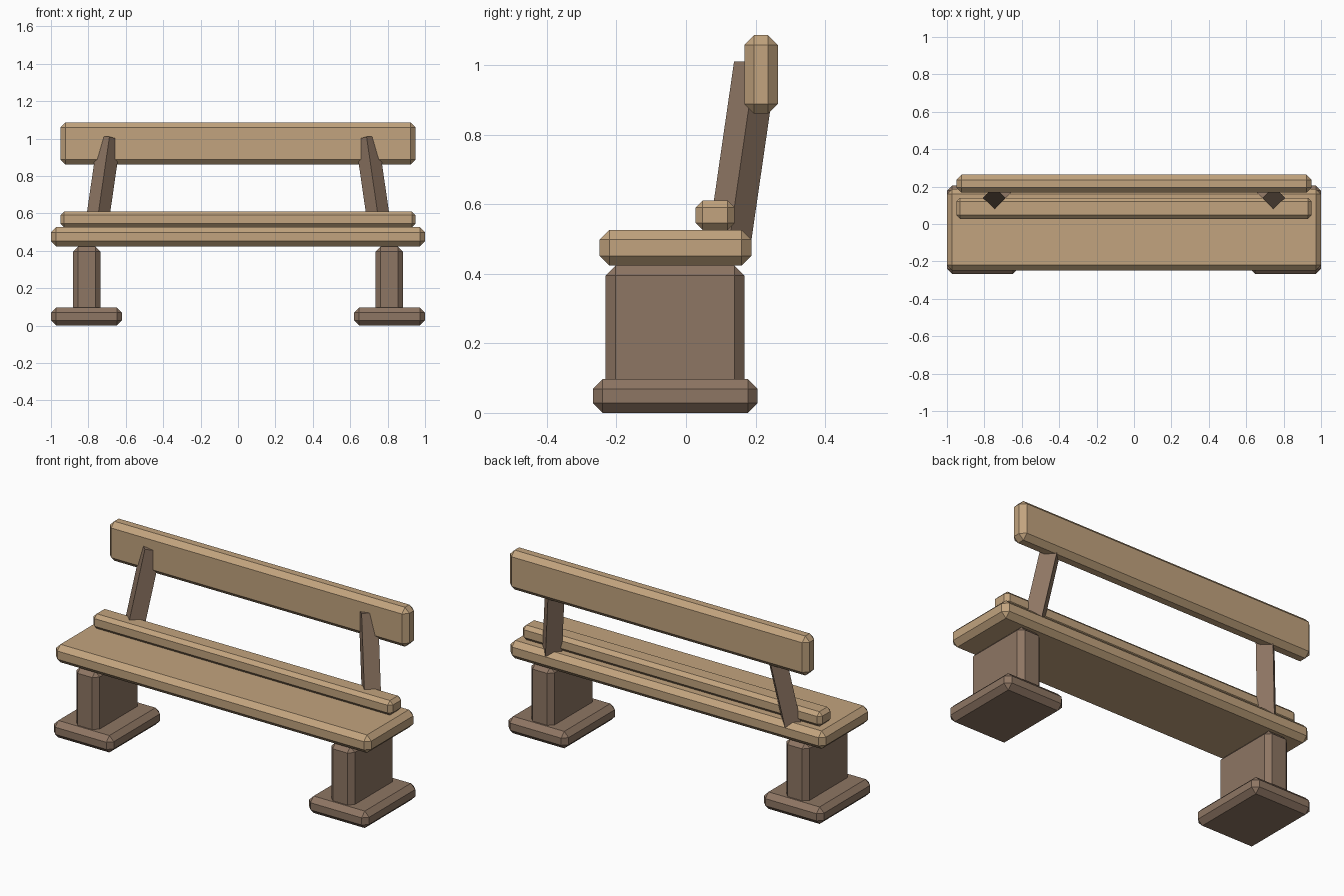
import bpy, bmesh
from math import atan, radians
from mathutils import Matrix, Vector

if "Cube" in bpy.data.objects:
    bpy.data.objects.remove(bpy.data.objects["Cube"])


def material(name, color):
    m = bpy.data.materials.new(name)
    m.diffuse_color = (*color, 1)
    m.use_nodes = True
    m.node_tree.nodes["Principled BSDF"].inputs["Base Color"].default_value = m.diffuse_color
    return m


TAN = material("light_wood", (0.54, 0.37, 0.21))
BROWN = material("dark_wood", (0.27, 0.18, 0.125))


def block(name, lo, hi, mat, chamfer=0.0, place=Matrix()):
    """Box between two corners, with chamfered edges, moved by a matrix."""
    lo, hi = Vector(lo), Vector(hi)
    bm = bmesh.new()
    bmesh.ops.create_cube(bm, size=1)
    bmesh.ops.scale(bm, vec=hi - lo, verts=bm.verts)
    bmesh.ops.translate(bm, vec=(lo + hi) / 2, verts=bm.verts)
    if chamfer:
        bmesh.ops.bevel(bm, geom=bm.edges[:], offset=chamfer, segments=1,
                        affect='EDGES', clamp_overlap=True)
    bm.transform(place)
    me = bpy.data.meshes.new(name)
    bm.to_mesh(me)
    bm.free()
    me.materials.append(mat)
    ob = bpy.data.objects.new(name, me)
    bpy.context.collection.objects.link(ob)
    return ob


# Planks
block("seat", (-1, -0.248, 0.423), (1, 0.188, 0.526), TAN, 0.028)
block("rear_rail", (-0.95, 0.028, 0.526), (0.95, 0.14, 0.61), TAN, 0.02)
block("backrest", (-0.95, 0.168, 0.86), (0.95, 0.264, 1.086), TAN, 0.028)

lean = atan(0.205)
half = 0.0435
for side, s in (("left", -1), ("right", 1)):
    # Foot slab and leg
    x0, x1 = sorted((s * 0.62, s * 1.0))
    block(side + "_foot", (x0, -0.268, 0), (x1, 0.206, 0.097), BROWN, 0.028)
    x0, x1 = sorted((s * 0.735, s * 0.883))
    block(side + "_leg", (x0, -0.231, 0.04), (x1, 0.168, 0.423), BROWN, 0.028)
    # Diamond-section post leaning back and inward
    place = (Matrix.Translation((s * 0.688, 0.199, 1.001))
             @ Matrix.Rotation(s * radians(45), 4, 'Z')
             @ Matrix.Rotation(-lean, 4, 'X'))
    block(side + "_post", (-half, -half, -0.55), (half, half, 0), BROWN, 0, place)
